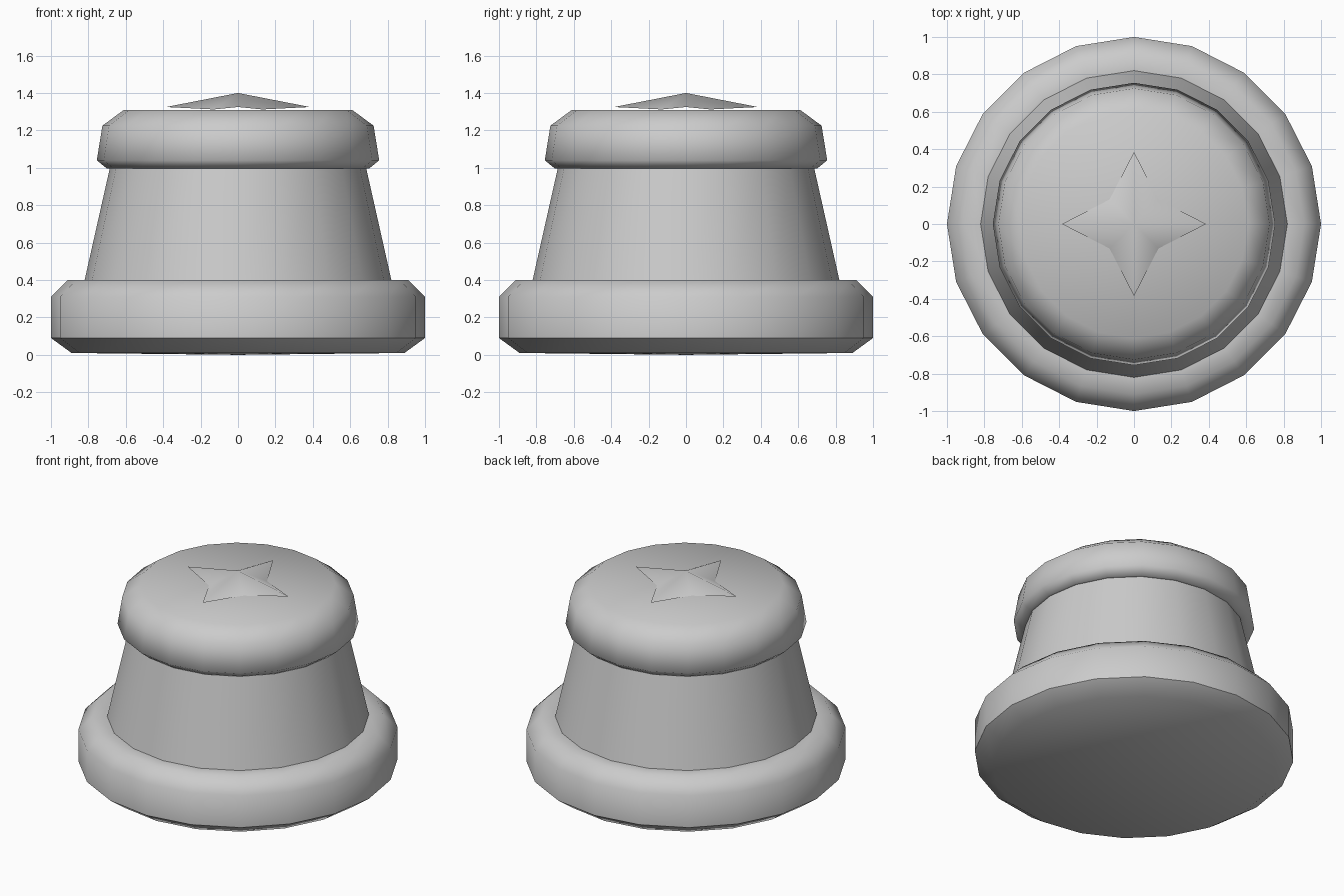
import bpy, bmesh
from math import cos, sin, pi

cube = bpy.data.objects.get("Cube")
if cube:
    bpy.data.objects.remove(cube)

SIDES = 20

grey = bpy.data.materials.new("plain grey")
grey.use_nodes = True
grey.diffuse_color = (0.6, 0.6, 0.6, 1)
grey.node_tree.nodes["Principled BSDF"].inputs["Base Color"].default_value = grey.diffuse_color


def finish(bm, name, sharp_z=None):
    """Turn a bmesh into a smooth shaded object, with an optional sharp ring."""
    for f in bm.faces:
        f.smooth = True
    if sharp_z is not None:
        for e in bm.edges:
            if all(abs(v.co.z - sharp_z) < 1e-4 for v in e.verts):
                e.smooth = False
    mesh = bpy.data.meshes.new(name)
    bm.to_mesh(mesh)
    bm.free()
    mesh.materials.append(grey)
    obj = bpy.data.objects.new(name, mesh)
    bpy.context.collection.objects.link(obj)


def lathe(name, profile, sharp_z=None):
    """Spin (radius, z) points, listed bottom to top, around the z axis."""
    bm = bmesh.new()
    rings = []
    for r, z in profile:
        if r == 0:
            rings.append([bm.verts.new((0, 0, z))] * SIDES)
        else:
            rings.append([bm.verts.new((r * cos(2 * pi * i / SIDES), r * sin(2 * pi * i / SIDES), z))
                          for i in range(SIDES)])
    for low, high in zip(rings, rings[1:]):
        for i in range(SIDES):
            j = (i + 1) % SIDES
            corners = [low[i], low[j], high[j], high[i]]
            bm.faces.new(list(dict.fromkeys(corners)))
    finish(bm, name, sharp_z)


# Wide bevelled foot with a very slightly domed underside
lathe("base", [(0, 0), (0.89, 0.01), (1, 0.09), (1, 0.31), (0.91, 0.4), (0.82, 0.4)], sharp_z=0.09)

# Tapered middle
lathe("body", [(0.82, 0.4), (0.685, 1.0)])

# Rounded lid
lathe("cap", [(0.685, 0.995), (0.7, 0.995), (0.755, 1.04), (0.725, 1.225), (0.61, 1.31), (0, 1.31)])

# Four pointed star, peaked in the middle, tips lifted off the lid
bm = bmesh.new()
peak = bm.verts.new((0, 0, 1.4))
rim = []
for i in range(8):
    radius, z = (0.185, 1.312) if i % 2 else (0.385, 1.325)
    rim.append(bm.verts.new((radius * cos(i * pi / 4), radius * sin(i * pi / 4), z)))
for i in range(8):
    bm.faces.new((peak, rim[i], rim[(i + 1) % 8]))
finish(bm, "star")
